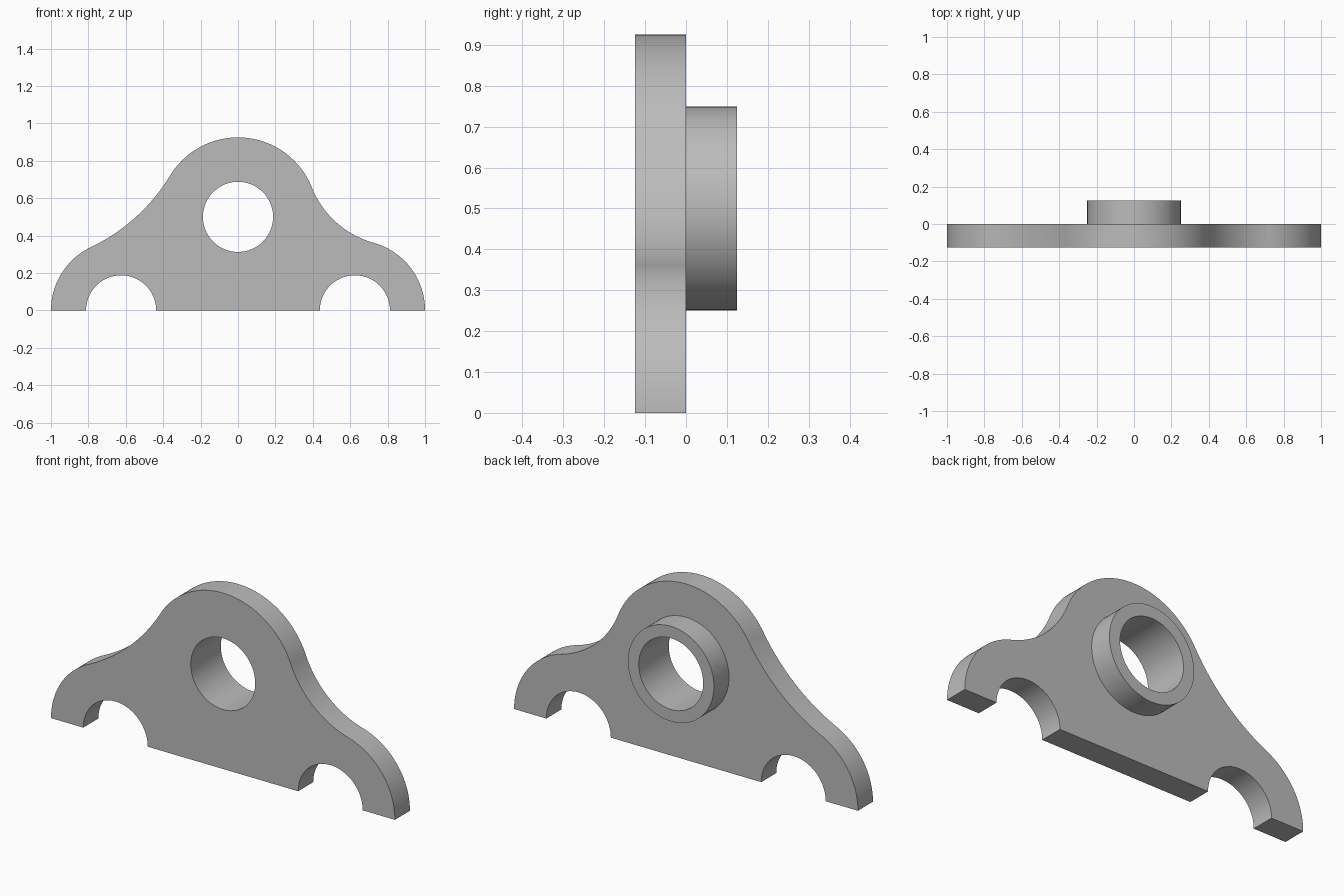
import bpy
import bmesh
import math
from mathutils import Vector

cube = bpy.data.objects.get("Cube")
if cube:
    bpy.data.objects.remove(cube, do_unlink=True)

THICK = 0.125
HUB, HUB_R = Vector((0, 0.5)), 0.425
FOOT_X, FOOT_R = 0.625, 0.375
HOLE_R, BOSS_R = 0.1875, 0.25

steel = bpy.data.materials.new("plain grey")
steel.use_nodes = True
grey = (0.5, 0.5, 0.5, 1)
steel.diffuse_color = grey
steel.node_tree.nodes["Principled BSDF"].inputs["Base Color"].default_value = grey


def arc(centre, radius, start, end, steps=40):
    """Points on an arc from one angle to another."""
    angles = [start + (end - start) * i / steps for i in range(steps + 1)]
    return [Vector((centre[0] + radius * math.cos(a), centre[1] + radius * math.sin(a)))
            for a in angles]


def angle(a, b):
    d = b - a
    return math.atan2(d.y, d.x)


def half_outline(fillet):
    """Right half: foot hole, foot, concave fillet, hub top; listed from base to apex."""
    foot = Vector((FOOT_X, 0))
    # Fillet centre is tangent to both the foot and hub circles
    a, b = FOOT_R + fillet, HUB_R + fillet
    line = HUB - foot
    d = line.length
    along = (a * a - b * b + d * d) / (2 * d)
    u = line / d
    centre = foot + u * along + Vector((u.y, -u.x)) * math.sqrt(a * a - along * along)
    points = arc(foot, HOLE_R, math.pi, 0)
    points += arc(foot, FOOT_R, 0, angle(foot, centre))
    low, high = angle(centre, foot), angle(centre, HUB)
    points += arc(centre, fillet, low % math.tau, high % math.tau)[1:]
    points += arc(HUB, HUB_R, angle(HUB, centre), math.pi / 2)[1:]
    return points


def prism(name, outline, y0, y1):
    """Extrude an x-z outline along y."""
    bm = bmesh.new()
    face = bm.faces.new([bm.verts.new((p.x, y0, p.y)) for p in outline])
    out = bmesh.ops.extrude_face_region(bm, geom=[face])
    verts = [v for v in out["geom"] if isinstance(v, bmesh.types.BMVert)]
    bmesh.ops.translate(bm, verts=verts, vec=(0, y1 - y0, 0))
    bmesh.ops.recalc_face_normals(bm, faces=bm.faces)
    mesh = bpy.data.meshes.new(name)
    bm.to_mesh(mesh)
    bm.free()
    mesh.materials.append(steel)
    obj = bpy.data.objects.new(name, mesh)
    bpy.context.collection.objects.link(obj)
    return obj


def combine(target, other, operation):
    mod = target.modifiers.new(operation.lower(), 'BOOLEAN')
    mod.operation, mod.object, mod.solver = operation, other, 'EXACT'
    bpy.context.view_layer.objects.active = target
    bpy.ops.object.modifier_apply(modifier=mod.name)
    bpy.data.objects.remove(other, do_unlink=True)


# Plate: tight fillet on the left side, wide fillet on the right side
left = half_outline(0.5)
right = [Vector((-p.x, p.y)) for p in half_outline(1.0)]
bracket = prism("bracket_plate", left + right[-2::-1], -THICK, 0)

# Boss on the back, then the bore through both
boss = prism("boss", arc(HUB, BOSS_R, 0, math.tau, 96)[:-1], -THICK / 2, THICK)
combine(bracket, boss, 'UNION')
bore = prism("bore_cutter", arc(HUB, HOLE_R, 0, math.tau, 96)[:-1], -0.3, 0.3)
bore.hide_render = True
combine(bracket, bore, 'DIFFERENCE')

# Smooth curved walls, crisp rims
bpy.ops.object.select_all(action='DESELECT')
bracket.select_set(True)
bpy.context.view_layer.objects.active = bracket
bpy.ops.object.shade_smooth_by_angle(angle=math.radians(30))
